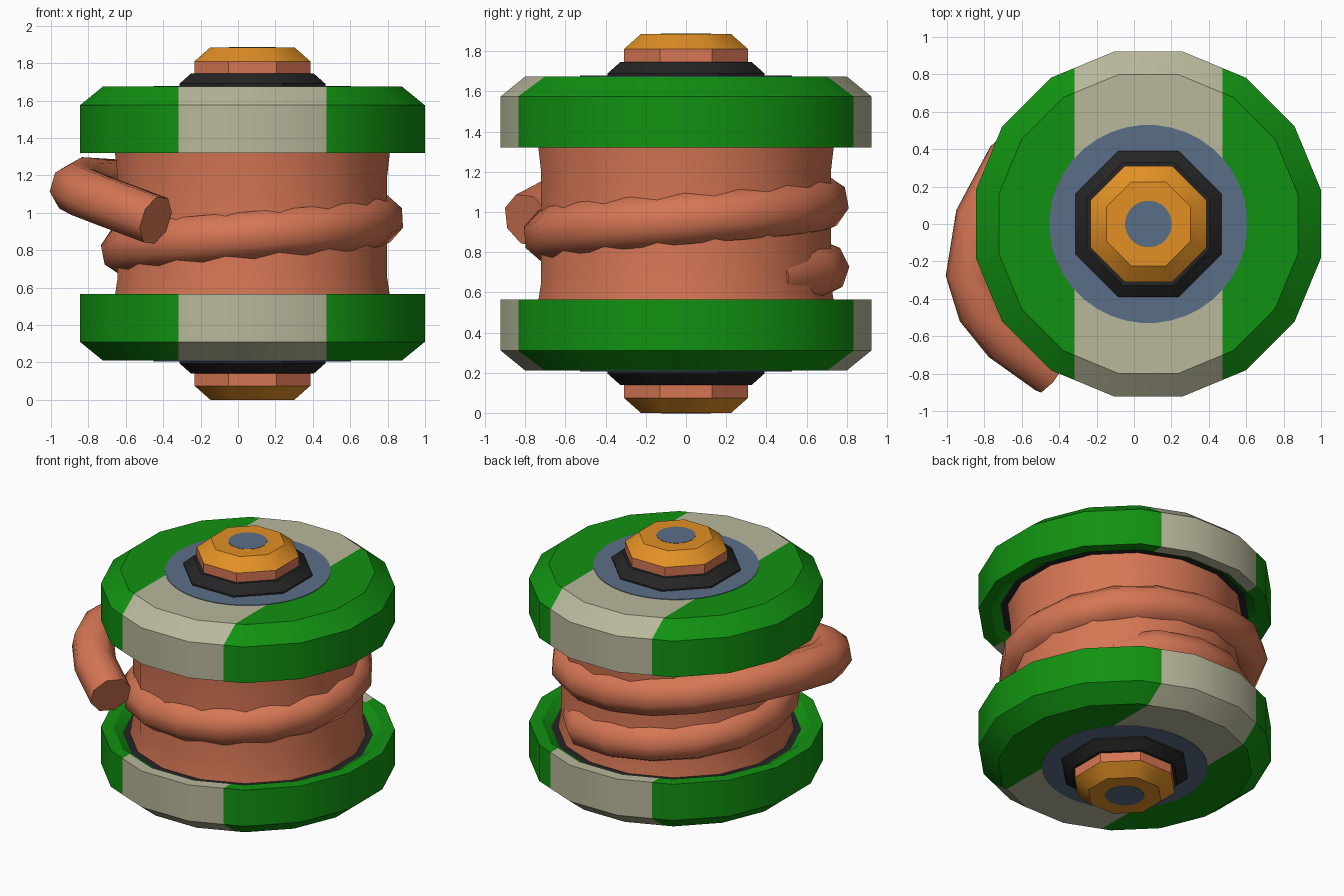
import bpy, bmesh, math
from mathutils import Vector

cube = bpy.data.objects.get("Cube")
if cube:
    bpy.data.objects.remove(cube, do_unlink=True)

AXIS_X = 0.077      # spool axis
HEIGHT = 1.885
STRIPE = 0.395      # half width of the cream stripe


def make_material(name, rgb):
    linear = [((v / 255 + 0.055) / 1.055) ** 2.4 for v in rgb] + [1]
    m = bpy.data.materials.new(name)
    m.use_nodes = True
    m.diffuse_color = linear
    m.node_tree.nodes["Principled BSDF"].inputs["Base Color"].default_value = linear
    return m


green = make_material("green", (17, 145, 17))
cream = make_material("cream", (184, 183, 155))
copper = make_material("copper", (214, 118, 84))
black = make_material("black", (37, 37, 37))
orange = make_material("orange", (226, 144, 37))
blue = make_material("slate blue", (91, 110, 135))


def smooth(ob, angle):
    bpy.ops.object.select_all(action="DESELECT")
    ob.select_set(True)
    bpy.context.view_layer.objects.active = ob
    bpy.ops.object.shade_smooth_by_angle(angle=math.radians(angle))


def lathe(name, profile, sides, materials, rule=None, cuts=(), flip=False):
    """Turn a (radius, height) profile round the spool axis, flats facing x and y."""
    bm = bmesh.new()
    rings = []
    for r, z in profile:
        angles = [(i + 0.5) * math.tau / sides for i in range(sides)]
        rings.append([bm.verts.new((r * math.cos(a), r * math.sin(a), z)) for a in angles])
    for low, high in zip(rings, rings[1:]):
        for i in range(sides):
            j = (i + 1) % sides
            bm.faces.new((low[i], low[j], high[j], high[i]))
    bm.faces.new(rings[0])
    bm.faces.new(rings[-1])
    for x in cuts:
        geom = bm.verts[:] + bm.edges[:] + bm.faces[:]
        bmesh.ops.bisect_plane(bm, geom=geom, plane_co=(x, 0, 0), plane_no=(1, 0, 0))
    if rule:
        for f in bm.faces:
            f.material_index = rule(f.calc_center_median())
    for v in bm.verts:
        v.co.x += AXIS_X
        if flip:
            v.co.z = HEIGHT - v.co.z
    bmesh.ops.recalc_face_normals(bm, faces=bm.faces)
    mesh = bpy.data.meshes.new(name)
    bm.to_mesh(mesh)
    bm.free()
    ob = bpy.data.objects.new(name, mesh)
    bpy.context.collection.objects.link(ob)
    for m in materials:
        mesh.materials.append(m)
    smooth(ob, 30)
    return ob


def flange_rule(c):
    inner_floor = 1.35 < c.z < 1.37
    dish_slope = 1.325 < c.z < 1.35
    if inner_floor:
        return 2
    return 1 if abs(c.x) < STRIPE and not dish_slope else 0


# Flanges and hubs, the lower set mirrored from the upper
for side, flip in (("upper", False), ("lower", True)):
    flange = [(0.80, 1.36), (0.86, 1.32), (0.94, 1.32), (0.94, 1.575), (0.815, 1.675), (0.2, 1.675)]
    lathe(side + "_flange", flange, 16, [green, cream, black], flange_rule, (-STRIPE, STRIPE), flip)
    lathe(side + "_label_plate", [(0.53, 1.67), (0.53, 1.679)], 40, [blue], flip=flip)
    lathe(side + "_hub_collar", [(0.422, 1.66), (0.422, 1.69), (0.355, 1.745)], 8, [black], flip=flip)
    lathe(side + "_hub_cap", [(0.335, 1.73), (0.335, 1.81), (0.243, HEIGHT)], 8, [copper, orange],
          lambda c: 1 if c.z > 1.81 else 0, flip=flip)
    lathe(side + "_hub_hole", [(0.125, 1.88), (0.125, HEIGHT + 0.002)], 24, [blue], flip=flip)

# Wound wire mass
lathe("winding_core", [(0.755, 0.52), (0.735, 0.65), (0.735, 1.2), (0.755, 1.37)], 16, [copper])

# Outermost turn of wire: one falling coil, then a loose tail
path = []
for step in range(-14, 5):
    a = step * math.tau / 16
    z = 0.965 + 0.33 * a / math.tau
    r = 0.60 if step == -14 else 0.675
    path.append(Vector((AXIS_X + r * math.cos(a), r * math.sin(a), z)))
path += [Vector(p) for p in (
    (-0.19, 0.63, 1.07), (-0.43, 0.53, 1.11), (-0.66, 0.33, 1.15), (-0.82, 0.03, 1.16),
    (-0.87, -0.27, 1.13), (-0.81, -0.46, 1.10), (-0.68, -0.62, 1.05), (-0.44, -0.79, 0.96))]
curve = bpy.data.curves.new("wire", "CURVE")
curve.dimensions = "3D"
curve.bevel_depth = 0.138
curve.bevel_resolution = 2
curve.use_fill_caps = True
spline = curve.splines.new("POLY")
spline.points.add(len(path) - 1)
for point, co in zip(spline.points, path):
    point.co = (*co, 1)
curve.materials.append(copper)
wire = bpy.data.objects.new("loose_wire", curve)
bpy.context.collection.objects.link(wire)
bpy.ops.object.select_all(action="DESELECT")
wire.select_set(True)
bpy.context.view_layer.objects.active = wire
bpy.ops.object.convert(target="MESH")
smooth(bpy.context.view_layer.objects.active, 50)
